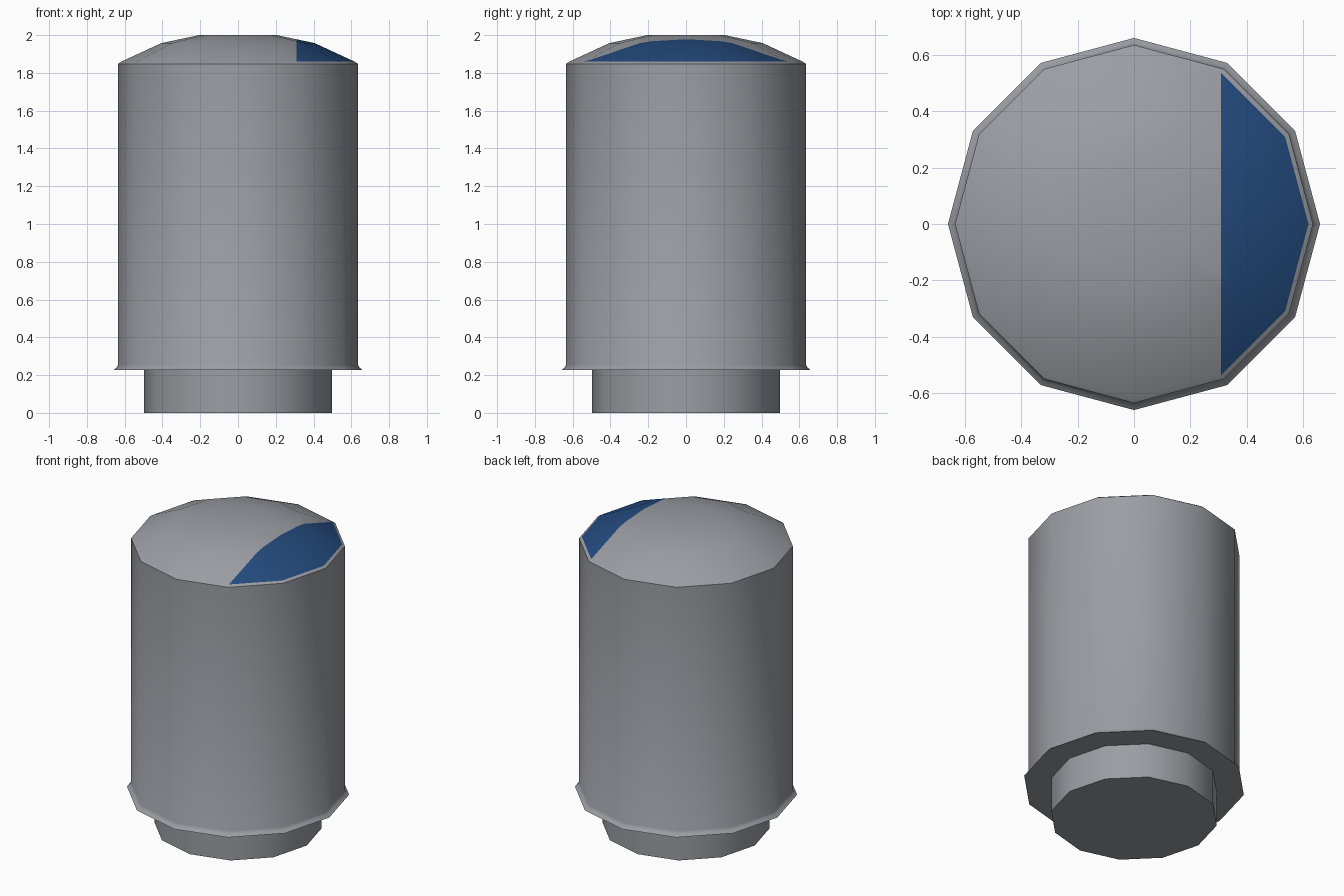
import bpy, bmesh, math

if "Cube" in bpy.data.objects:
    bpy.data.objects.remove(bpy.data.objects["Cube"])

SIDES = 12


def material(name, rgb):
    m = bpy.data.materials.new(name)
    m.diffuse_color = (*rgb, 1)
    m.use_nodes = True
    m.node_tree.nodes["Principled BSDF"].inputs["Base Color"].default_value = m.diffuse_color
    return m


grey = material("metal grey", (0.33, 0.34, 0.37))
blue = material("deep blue", (0.017, 0.068, 0.205))


def lathe(name, profile, cap_bottom=True, cap_top=True, cut_x=None):
    """Spin (radius, z) points into a 12-sided solid."""
    bm = bmesh.new()
    rings = []
    for r, z in profile:
        rings.append([bm.verts.new((r * math.cos(i * math.tau / SIDES),
                                    r * math.sin(i * math.tau / SIDES), z))
                      for i in range(SIDES)])
    for a, b in zip(rings, rings[1:]):
        for i in range(SIDES):
            j = (i + 1) % SIDES
            bm.faces.new((a[i], a[j], b[j], b[i]))
    if cap_bottom:
        bm.faces.new(rings[0][::-1])
    if cap_top:
        bm.faces.new(rings[-1])
    if cut_x is not None:
        # straight colour border across the dome, inside its narrow rim
        bmesh.ops.bisect_plane(bm, geom=bm.verts[:] + bm.edges[:] + bm.faces[:],
                               dist=1e-4, plane_co=(cut_x, 0, 0), plane_no=(1, 0, 0))
        rim_z = profile[1][1]
        for f in bm.faces:
            if f.calc_center_median().x > cut_x and min(v.co.z for v in f.verts) > rim_z - 1e-4:
                f.material_index = 1
    me = bpy.data.meshes.new(name)
    bm.to_mesh(me)
    bm.free()
    me.materials.append(grey)
    me.materials.append(blue)
    ob = bpy.data.objects.new(name, me)
    bpy.context.collection.objects.link(ob)
    bpy.ops.object.select_all(action='DESELECT')
    ob.select_set(True)
    bpy.context.view_layer.objects.active = ob
    bpy.ops.object.shade_smooth_by_angle(angle=math.radians(35))
    return ob


# narrow foot
lathe("foot", [(0.497, 0), (0.497, 0.228)], cap_top=False)
# main drum with flared lower lip
lathe("drum", [(0.66, 0.226), (0.643, 0.24), (0.635, 0.255), (0.635, 1.848)], cap_top=False)
# shallow domed lid with blue segment
lathe("domed_lid", [(0.635, 1.848), (0.619, 1.859), (0.405, 1.958), (0.205, 2.0)],
      cap_bottom=False, cut_x=0.3095)
